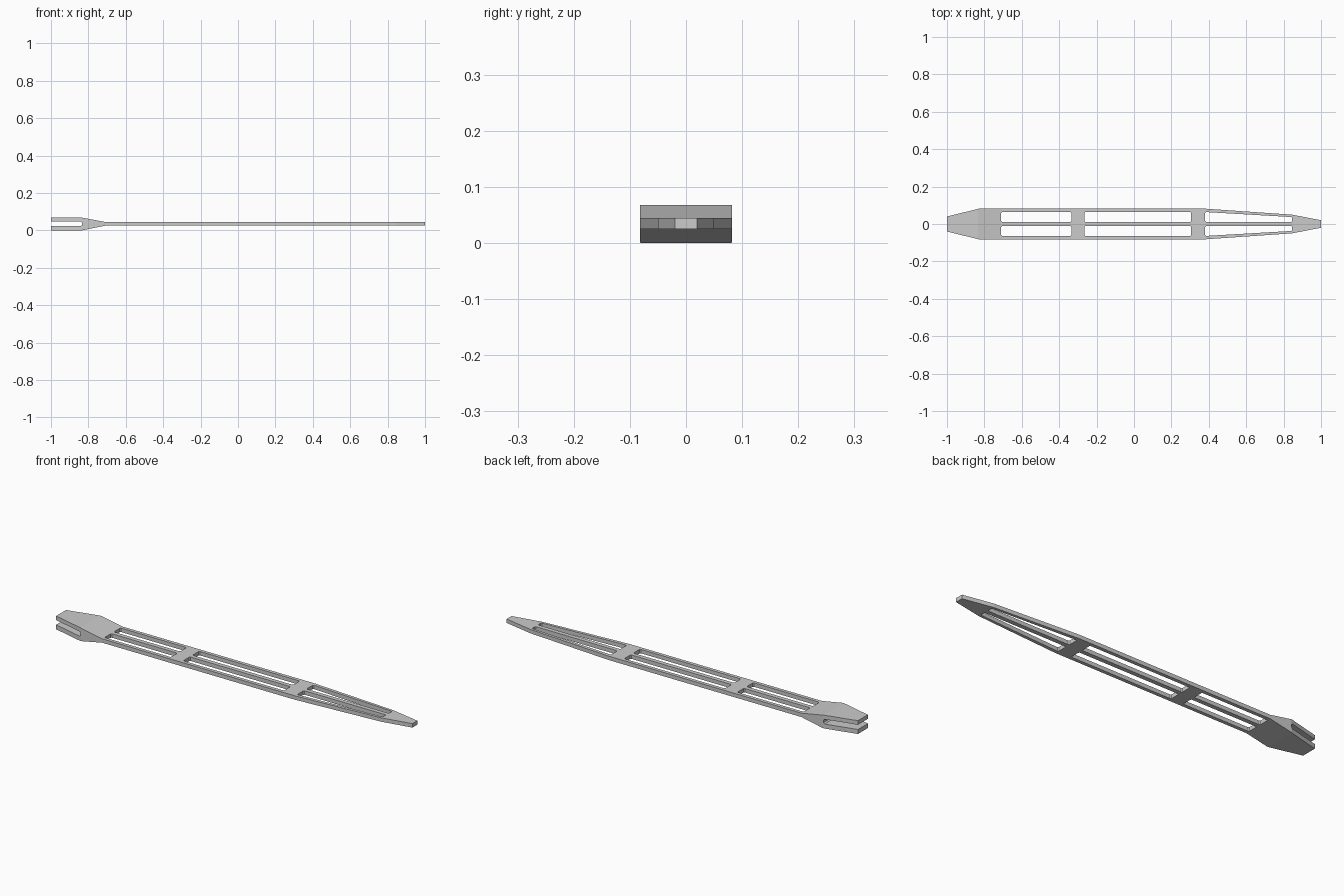
import bpy, bmesh
from mathutils import Vector

if "Cube" in bpy.data.objects:
    bpy.data.objects.remove(bpy.data.objects["Cube"])


def prism(name, pts, axis, lo, hi):
    """Extrude a 2D polygon along 'y' (x,z points) or 'z' (x,y points)."""
    bm = bmesh.new()
    place = (lambda a, b: (a, lo, b)) if axis == 'y' else (lambda a, b: (a, b, lo))
    face = bm.faces.new([bm.verts.new(place(*p)) for p in pts])
    ext = bmesh.ops.extrude_face_region(bm, geom=[face])
    move = Vector((0, hi - lo, 0)) if axis == 'y' else Vector((0, 0, hi - lo))
    bmesh.ops.translate(bm, vec=move,
                        verts=[v for v in ext['geom'] if isinstance(v, bmesh.types.BMVert)])
    bmesh.ops.recalc_face_normals(bm, faces=bm.faces)
    me = bpy.data.meshes.new(name)
    bm.to_mesh(me)
    bm.free()
    ob = bpy.data.objects.new(name, me)
    bpy.context.collection.objects.link(ob)
    return ob


def boolean(target, cutter, op):
    m = target.modifiers.new(cutter.name, 'BOOLEAN')
    m.operation, m.object, m.solver = op, cutter, 'EXACT'
    cutter.hide_render = True
    cutter.hide_set(True)


def chamfer(pts, r=0.005):
    """Clip every corner of a window polygon slightly."""
    out = []
    for i, p in enumerate(pts):
        p, a, b = Vector(p), Vector(pts[i - 1]), Vector(pts[(i + 1) % len(pts)])
        out += [p + (a - p).normalized() * r, p + (b - p).normalized() * r]
    return [tuple(v) for v in out]


H, Z0, Z1 = 0.068, 0.025, 0.045      # fork height, arm underside and top

# Side profile: forked end stepping down to a thin arm
side = [(-1, 0), (-0.835, 0), (-0.71, Z0), (1, Z0), (1, Z1), (-0.71, Z1),
        (-0.835, H), (-1, H), (-1, 0.047), (-0.84, 0.047), (-0.833, 0.041),
        (-0.833, 0.029), (-0.84, 0.023), (-1, 0.023)]
arm = prism("forked_arm", side, 'y', -0.15, 0.15)

# Plan outline: tapered at both ends
half = [(-1, 0.04), (-0.83, 0.082), (0.38, 0.082), (0.845, 0.05), (1, 0.02)]
plan = [(x * 1.0, -y) for x, y in half] + half[::-1]
boolean(arm, prism("plan_outline", plan, 'z', -0.1, 0.2), 'INTERSECT')

# Lightening windows, mirrored about the centre rib
windows = [
    [(-0.71, 0.011), (-0.335, 0.011), (-0.335, 0.064), (-0.71, 0.064)],
    [(-0.265, 0.011), (0.305, 0.011), (0.305, 0.064), (-0.265, 0.064)],
    [(0.38, 0.011), (0.845, 0.011), (0.845, 0.037), (0.38, 0.064)],
]
for i, w in enumerate(windows):
    for s, side_name in ((1, "back"), (-1, "front")):
        pts = [(x, s * y) for x, y in chamfer(w)]
        boolean(arm, prism(f"window_cutter_{i}_{side_name}", pts, 'z', -0.1, 0.2), 'DIFFERENCE')
